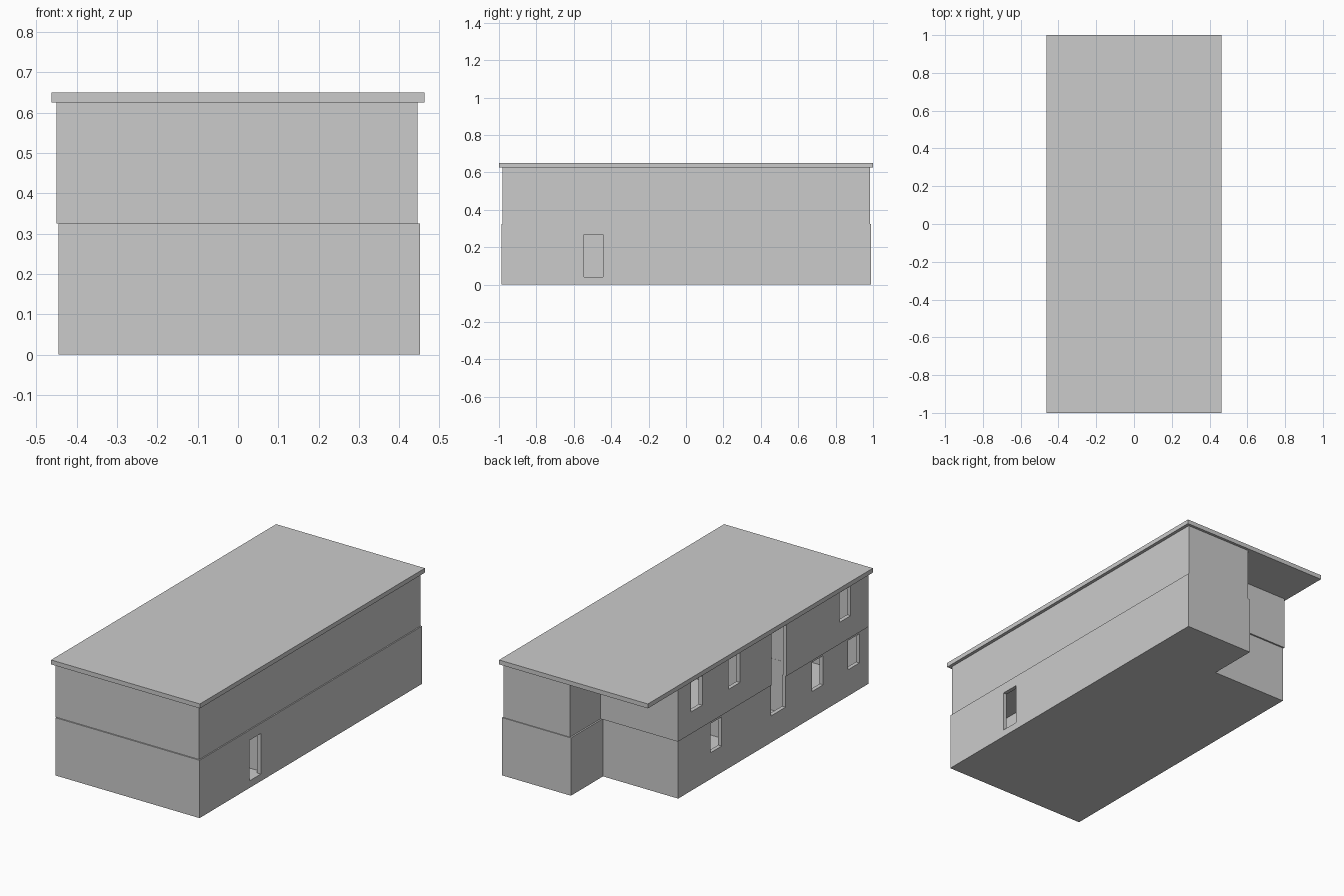
import bpy, bmesh

if "Cube" in bpy.data.objects:
    bpy.data.objects.remove(bpy.data.objects["Cube"])

T = 0.022  # wall thickness


def prism(name, pts, z0, z1):
    """Solid prism from a plan outline."""
    bm = bmesh.new()
    face = bm.faces.new([bm.verts.new((x, y, z0)) for x, y in pts])
    ext = bmesh.ops.extrude_face_region(bm, geom=[face])
    bmesh.ops.translate(bm, vec=(0, 0, z1 - z0),
                        verts=[v for v in ext["geom"] if isinstance(v, bmesh.types.BMVert)])
    bmesh.ops.recalc_face_normals(bm, faces=bm.faces)
    mesh = bpy.data.meshes.new(name)
    bm.to_mesh(mesh)
    bm.free()
    ob = bpy.data.objects.new(name, mesh)
    bpy.context.collection.objects.link(ob)
    return ob


def box(name, x0, x1, y0, y1, z0, z1):
    return prism(name, [(x0, y0), (x1, y0), (x1, y1), (x0, y1)], z0, z1)


def plan(x0, x1, y0, y1, nx, ny, t=0.0):
    """L-shaped plan with a notch at the back left corner, inset by t."""
    x0, y0, nx = x0 + t, y0 + t, nx + t
    x1, y1, ny = x1 - t, y1 - t, ny - t
    return [(x0, y0), (x1, y0), (x1, y1), (nx, y1), (nx, ny), (x0, ny)]


def cut(ob, cutters):
    """Subtract every cutter, then remove it."""
    bpy.context.view_layer.objects.active = ob
    for c in cutters:
        c.hide_render = True
        mod = ob.modifiers.new("cut", "BOOLEAN")
        mod.operation, mod.solver, mod.object = "DIFFERENCE", "EXACT", c
        bpy.ops.object.modifier_apply(modifier=mod.name)
        bpy.data.objects.remove(c)


def window(y0, y1, z0, z1):
    return box("window_cutter", -0.6, -0.38, y0, y1, z0, z1)


LOWER = (-0.445, 0.452, -0.987, 0.99, 0.023, 0.705)
UPPER = (-0.45, 0.445, -0.98, 0.985, 0.032, 0.714)
FLOOR, MID, TOP = 0.038, 0.325, 0.625

# ground storey: walls with solid floor, three windows, stair window, door
lower = prism("lower_walls", plan(*LOWER), 0, MID)
cut(lower, [prism("room_cutter", plan(*LOWER, T), FLOOR, 0.5)]
    + [window(y, y + 0.1, 0.148, 0.312) for y in (0.318, -0.584, -0.906)]
    + [window(-0.25, -0.118, 0.15, 0.5),
       box("door_cutter", 0.38, 0.6, -0.545, -0.443, 0.04, 0.268)])

# upper storey: walls, three windows, stair window
upper = prism("upper_walls", plan(*UPPER), MID, TOP)
cut(upper, [prism("room_cutter", plan(*UPPER, T), 0.2, 0.8)]
    + [window(y, y + 0.1, 0.448, 0.614) for y in (0.498, 0.163, -0.82)]
    + [window(-0.25, -0.118, 0.2, 0.614)])

# intermediate floor with open stairwell
slab = prism("upper_floor", plan(*LOWER, T + 0.004), 0.305, 0.33)
cut(slab, [box("stair_cutter", -0.6, 0.0, -0.376, 0.02, 0.2, 0.5)])

# interior partitions
for i, y in enumerate((-0.395, 0.03)):
    box(f"cross_partition_{i}", -0.425, 0.423, y - 0.018, y + 0.018, FLOOR, TOP)
box("hall_partition", 0.2, 0.225, -0.96, -0.413, FLOOR, 0.305)

# flat roof
box("roof", -0.463, 0.463, -1, 1, TOP, 0.65)
